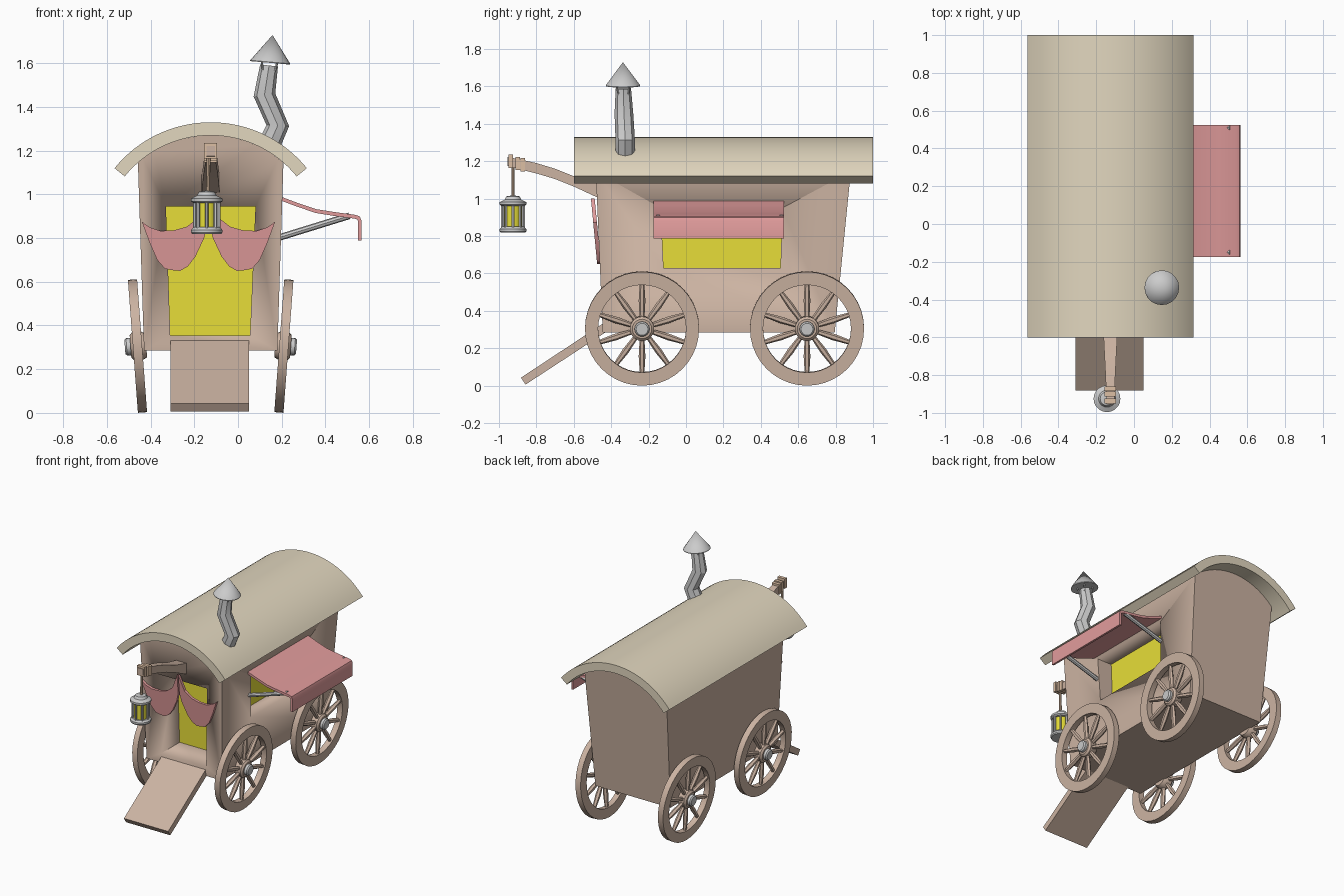
import bpy, bmesh
from math import sin, cos, pi, radians, atan2
from mathutils import Matrix, Vector

if "Cube" in bpy.data.objects:
    bpy.data.objects.remove(bpy.data.objects["Cube"])

CX = -0.125


def mat(name, rgb):
    m = bpy.data.materials.new(name)
    m.diffuse_color = (*rgb, 1)
    m.use_nodes = True
    m.node_tree.nodes["Principled BSDF"].inputs["Base Color"].default_value = m.diffuse_color
    return m


WOOD = mat("wood", (0.60, 0.45, 0.36))
ROOF = mat("roof_canvas", (0.76, 0.68, 0.52))
RED = mat("red_cloth", (0.75, 0.33, 0.33))
YELLOW = mat("yellow_glow", (0.80, 0.73, 0.04))
ROPE = mat("rope", (0.72, 0.52, 0.37))


def finish(name, bm, m=None, mx=None):
    bmesh.ops.remove_doubles(bm, verts=bm.verts, dist=1e-5)
    bmesh.ops.recalc_face_normals(bm, faces=bm.faces)
    me = bpy.data.meshes.new(name)
    bm.to_mesh(me)
    bm.free()
    me.shade_smooth()
    me.set_sharp_from_angle(angle=radians(30))
    if m:
        me.materials.append(m)
    ob = bpy.data.objects.new(name, me)
    if mx:
        ob.matrix_world = mx
    bpy.context.collection.objects.link(ob)
    return ob


def skin(bm, rings):
    """Bridge equal-length rings and cap both ends."""
    vs = [[bm.verts.new(p) for p in r] for r in rings]
    n = len(vs[0])
    for a, b in zip(vs, vs[1:]):
        for i in range(n):
            j = (i + 1) % n
            bm.faces.new((a[i], a[j], b[j], b[i]))
    bm.faces.new(vs[0])
    bm.faces.new(vs[-1])


def loft(name, rings, m=None, mx=None):
    bm = bmesh.new()
    skin(bm, rings)
    return finish(name, bm, m, mx)


def lathe(name, prof, segs, m=None, mx=None):
    """Spin a closed (radius, height) outline about local z."""
    bm = bmesh.new()
    vs = [[bm.verts.new((r * cos(2 * pi * k / segs), r * sin(2 * pi * k / segs), z))
           for r, z in prof] for k in range(segs)]
    n = len(prof)
    for k in range(segs):
        a, b = vs[k], vs[(k + 1) % segs]
        for i in range(n):
            j = (i + 1) % n
            if prof[i][0] > 0 or prof[j][0] > 0:
                bm.faces.new((a[i], a[j], b[j], b[i]))
    return finish(name, bm, m, mx)


def box(name, lo, hi, m=None):
    ring = lambda y: [(lo[0], y, lo[2]), (hi[0], y, lo[2]), (hi[0], y, hi[2]), (lo[0], y, hi[2])]
    return loft(name, [ring(lo[1]), ring(hi[1])], m)


def rod_rings(a, b, r0, r1, n=8):
    a, b = Vector(a), Vector(b)
    q = (b - a).to_track_quat('Z', 'Y')
    return [[p + q @ Vector((r * cos(2 * pi * k / n), r * sin(2 * pi * k / n), 0)) for k in range(n)]
            for p, r in ((a, r0), (b, r1))]


def rods(name, pairs, r, m=None, n=8):
    bm = bmesh.new()
    for a, b in pairs:
        skin(bm, rod_rings(a, b, r, r, n))
    return finish(name, bm, m)


def arc(r, half, n, zc=0.764):
    return [(CX + r * sin(t), zc + r * cos(t))
            for t in (half - 2 * half * i / n for i in range(n + 1))]


# body: tapered box with an arched top
half = atan2(0.333, 0.381)
prof = [(CX - 0.305, 0.285), (CX + 0.305, 0.285)] + arc(0.506, half, 24)
front_y = lambda z: -0.445 - 0.0435 * (z - 0.285)
body = loft("body", [[(x, front_y(z), z) for x, z in prof],
                     [(x, 0.795 + 0.10 * (z - 0.285), z) for x, z in prof]], WOOD)

# door and window recesses
door = [(-0.31, 0.355), (0.055, 0.355), (0.08, 0.945), (-0.33, 0.945)]
window = [(-0.12, 0.63), (0.505, 0.63), (0.515, 0.95), (-0.135, 0.95)]
cutters = [loft("door_cutter", [[(x, y, z) for x, z in door] for y in (-0.7, -0.23)]),
           loft("window_cutter", [[(x, y, z) for y, z in window] for x in (0.08, 0.4)])]
for c in cutters:
    mod = body.modifiers.new(c.name, 'BOOLEAN')
    mod.object = c
    mod.operation = 'DIFFERENCE'
    c.hide_render = True
    c.hide_viewport = True
loft("door_glow", [[(x, y, z) for x, z in door] for y in (-0.235, -0.225)], YELLOW)
loft("window_glow", [[(x, y, z) for y, z in window] for x in (0.075, 0.085)], YELLOW)

# curved roof
rh = atan2(0.44, 0.356)
section = arc(0.566, rh, 32) + arc(0.506, rh, 32)[::-1]
loft("roof", [[(x, y, z) for x, z in section] for y in (-0.6, 1.0)], ROOF)

# ramp
ramp = [(-0.882, 0.043), (-0.858, 0.006), (-0.42, 0.292), (-0.44, 0.335)]
loft("ramp", [[(x, y, z) for y, z in ramp] for x in (-0.31, 0.05)], WOOD)

# swagged door curtains, mirrored about the body centre
swag = [(-0.305, 0.875), (-0.27, 0.85), (-0.22, 0.833), (-0.16, 0.835), (-0.10, 0.852), (-0.05, 0.89),
        (-0.005, 1.0), (-0.005, 0.86), (-0.02, 0.80), (-0.06, 0.715), (-0.095, 0.67), (-0.13, 0.65),
        (-0.165, 0.653), (-0.20, 0.66), (-0.235, 0.70), (-0.27, 0.78)]
for s, side in ((1, "left"), (-1, "right")):
    loft(side + "_curtain", [[(CX - 0.01 + s * x, -0.475 - 0.095 * (z - 0.65) + d, z) for x, z in swag]
                             for d in (0, 0.02)], RED)

# window awning and its struts
top = [(0.19, 0.992), (0.27, 0.962), (0.36, 0.932), (0.45, 0.918), (0.54, 0.906), (0.558, 0.898), (0.565, 0.88),
       (0.565, 0.788)]
under = [(0.19, 0.974), (0.265, 0.946), (0.355, 0.915), (0.45, 0.90), (0.535, 0.889), (0.546, 0.885),
         (0.55, 0.875), (0.55, 0.788)]
loft("awning", [[(x, y, z) for x, z in top + under[::-1]] for y in (-0.175, 0.525)], RED)
rods("awning_struts", [((0.18, y, 0.80), (0.51, y, 0.902)) for y in (-0.15, 0.51)], 0.015)

# wheels
for side, s in (("left", -1), ("right", 1)):
    for end, y in (("front", -0.235), ("back", 0.647)):
        M = Matrix.Translation((CX + s * 0.335, y, 0.306)) @ Matrix.Rotation(s * radians(94.3), 4, 'Y')
        n = f"{end}_{side}_wheel_"
        lathe(n + "rim", [(0.235, -0.021), (0.305, -0.021), (0.305, 0.021), (0.235, 0.021)], 40, WOOD, M)
        bm = bmesh.new()
        for k in range(10):
            t = 2 * pi * k / 10
            d = Vector((cos(t), sin(t), 0))
            a, b = rod_rings(d * 0.04, d * 0.15, 0.012, 0.018, 6)
            skin(bm, [a, b, rod_rings(d * 0.15, d * 0.245, 0.018, 0.012, 6)[1]])
        finish(n + "spokes", bm, WOOD, M)
        lathe(n + "hub", [(0, -0.04), (0.055, -0.04), (0.065, -0.02), (0.065, 0.02), (0.052, 0.032), (0, 0.032)],
              20, WOOD, M)
        lathe(n + "cap", [(0, 0.02), (0.04, 0.02), (0.04, 0.05), (0.032, 0.058), (0, 0.058)], 16, None, M)

# bracket arm with rope-wrapped tip
arm = [(-0.46, 1.0, 1.085, 0.042), (-0.60, 1.065, 1.12, 0.036), (-0.70, 1.105, 1.16, 0.031),
       (-0.80, 1.135, 1.19, 0.026), (-0.90, 1.16, 1.213, 0.022), (-0.955, 1.175, 1.222, 0.02)]
loft("lantern_arm", [[(CX - h, y, a), (CX + h, y, a), (CX + h, y, b), (CX - h, y, b)]
                     for y, a, b, h in arm], WOOD)
for i, (y, z) in enumerate(((-0.872, 1.182), (-0.90, 1.188), (-0.937, 1.2))):
    box(f"rope_wrap_{i + 1}", (CX - 0.03, y - 0.012, z - 0.036), (CX + 0.03, y + 0.012, z + 0.036), ROPE)
LX, LY = -0.143, -0.925
rods("lantern_rope", [((LX + 0.006, LY, 1.0), (LX + 0.008, LY, 1.2))], 0.009, ROPE)

# lantern
L = Matrix.Translation((LX, LY, 0))
lathe("lantern_base", [(0, 0.818), (0.066, 0.818), (0.071, 0.825), (0.071, 0.838), (0.06, 0.85), (0, 0.85)],
      20, None, L)
lathe("lantern_glass", [(0, 0.84), (0.047, 0.84), (0.047, 0.975), (0, 0.975)], 16, YELLOW, L)
lathe("lantern_top", [(0, 0.96), (0.06, 0.96), (0.071, 0.968), (0.071, 0.982), (0.045, 0.995),
                      (0.036, 1.012), (0, 1.018)], 20, None, L)
rods("lantern_bars", [((LX + 0.056 * cos(t), LY + 0.056 * sin(t), 0.835),
                       (LX + 0.056 * cos(t), LY + 0.056 * sin(t), 0.975))
                      for t in (k * pi / 4 for k in range(8))], 0.008, None, 6)

# crooked stovepipe
rings = []
for x, y, z, r, tilt in ((0.135, -0.325, 1.21, 0.052, 15), (0.182, -0.325, 1.315, 0.052, 3),
                         (0.121, -0.332, 1.455, 0.05, -8), (0.142, -0.335, 1.59, 0.041, 6)):
    R = Matrix.Rotation(radians(tilt), 3, 'Y')
    rings.append([Vector((x, y, z)) + R @ Vector((r * cos(k * pi / 4), r * sin(k * pi / 4), 0))
                  for k in range(8)])
loft("stovepipe", rings)
C = Matrix.Translation((0.147, -0.337, 1.602)) @ Matrix.Rotation(radians(5), 4, 'Y')
lathe("stovepipe_cap", [(0, 0.012), (0.092, 0), (0.092, 0.004), (0, 0.128)], 20, None, C)
rods("cap_struts", [((0.141 + 0.038 * cos(t), -0.335 + 0.038 * sin(t), 1.56),
                     (0.147 + 0.055 * cos(t), -0.337 + 0.055 * sin(t), 1.625))
                    for t in (pi / 4 + k * pi / 2 for k in range(4))], 0.005, None, 6)
